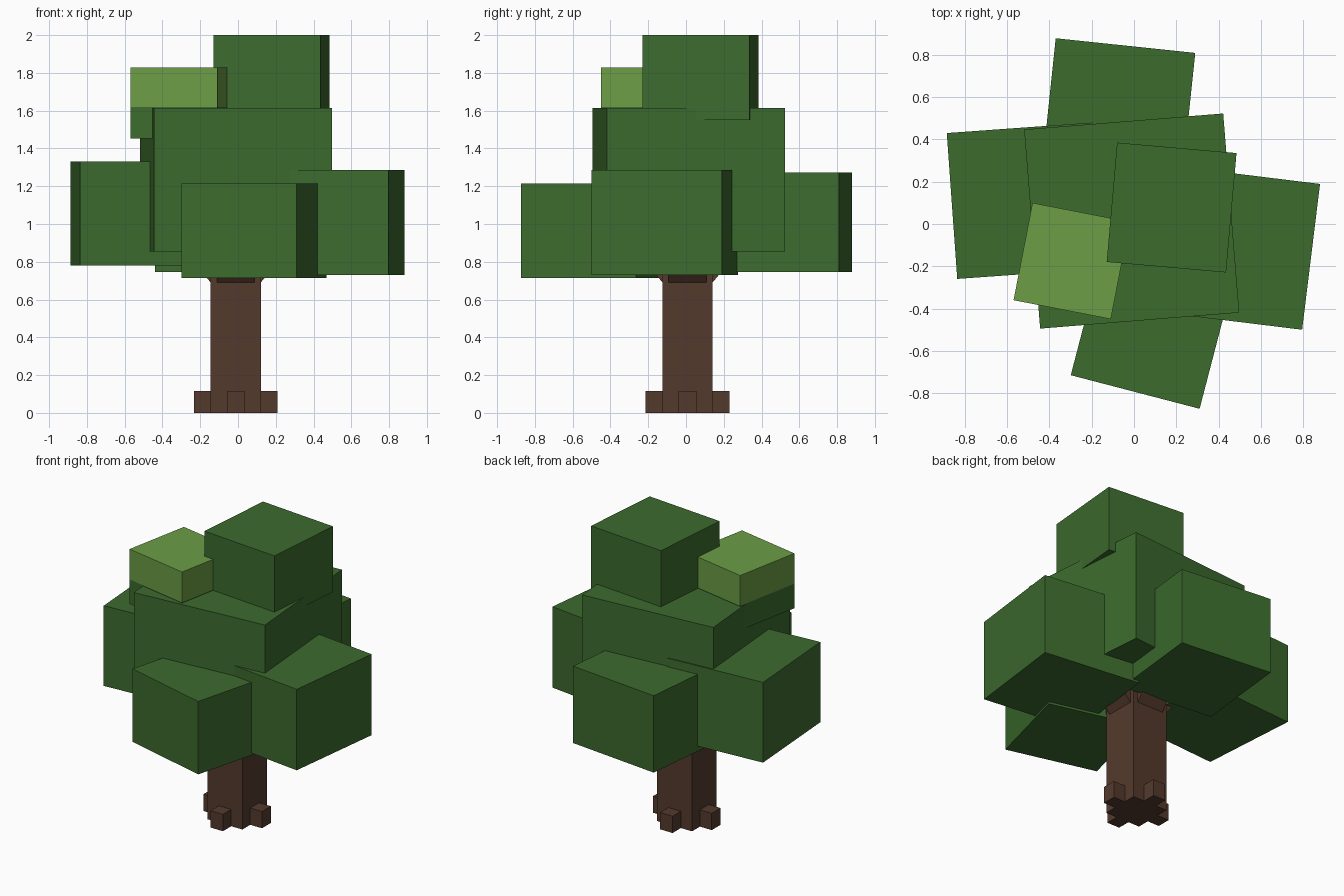
import bpy, bmesh
from math import radians
from mathutils import Matrix, Vector

cube = bpy.data.objects.get("Cube")
if cube:
    bpy.data.objects.remove(cube, do_unlink=True)


def material(name, rgb):
    mat = bpy.data.materials.new(name)
    mat.use_nodes = True
    mat.diffuse_color = (*rgb, 1)
    bsdf = mat.node_tree.nodes["Principled BSDF"]
    bsdf.inputs["Base Color"].default_value = (*rgb, 1)
    bsdf.inputs["Roughness"].default_value = 1.0
    return mat


leaf = material("leaf green", (0.045, 0.147, 0.027))
light_leaf = material("light leaf green", (0.15, 0.337, 0.061))
bark = material("bark brown", (0.087, 0.042, 0.026))


def turn(degrees, axis="Z"):
    return Matrix.Rotation(radians(degrees), 4, axis)


def box(name, size, place, mats, split=None):
    """Box with a placing matrix; faces above the split height take the second material."""
    bm = bmesh.new()
    bmesh.ops.create_cube(bm, size=1, matrix=place @ Matrix.Diagonal((*size, 1)))
    if split:
        bmesh.ops.bisect_plane(bm, geom=bm.verts[:] + bm.edges[:] + bm.faces[:],
                               plane_co=(0, 0, split), plane_no=(0, 0, 1))
        for face in bm.faces:
            face.material_index = int(face.calc_center_median().z > split)
    mesh = bpy.data.meshes.new(name)
    bm.to_mesh(mesh)
    bm.free()
    for mat in mats:
        mesh.materials.append(mat)
    obj = bpy.data.objects.new(name, mesh)
    bpy.context.collection.objects.link(obj)
    return obj


def leaf_block(name, width, x, y, bottom, top, angle, mats=(leaf,), split=None):
    place = Matrix.Translation((x, y, (bottom + top) / 2)) @ turn(angle)
    box(name, (width, width, top - bottom), place, mats, split)


# Foliage: a large core, four side blocks and two blocks on top
leaf_block("core_foliage", 0.945, -0.011, 0.014, 0.855, 1.615, 4.6)
leaf_block("front_foliage", 0.63, 0.085, -0.49, 0.715, 1.215, -14.6)
leaf_block("back_foliage", 0.664, -0.075, 0.514, 0.745, 1.272, -6)
leaf_block("left_foliage", 0.695, 0.493, -0.113, 0.73, 1.285, -7)
leaf_block("right_foliage", 0.692, -0.516, 0.11, 0.78, 1.33, 4.1)
leaf_block("top_foliage", 0.567, 0.178, 0.078, 1.55, 2.0, -5)
leaf_block("light_foliage", 0.469, -0.295, -0.175, 1.452, 1.828, -11,
           (leaf, light_leaf), 1.62)

# Trunk
trunk = Vector((-0.012, 0.008, 0))
base = Matrix.Translation(trunk)
box("trunk", (0.265, 0.265, 0.9), base @ Matrix.Translation((0, 0, 0.45)), [bark])

# One root and one rising branch on each side of the trunk
for i, side in enumerate(("left", "back", "right", "front")):
    facing = base @ turn(90 * i)
    box(side + "_root", (0.12, 0.095, 0.115),
        facing @ Matrix.Translation((0.162, 0, 0.0575)), [bark])
    box(side + "_branch", (0.3, 0.2, 0.12),
        facing @ Matrix.Translation((0.163, 0, 0.82)) @ turn(-50, "Y"), [bark])
